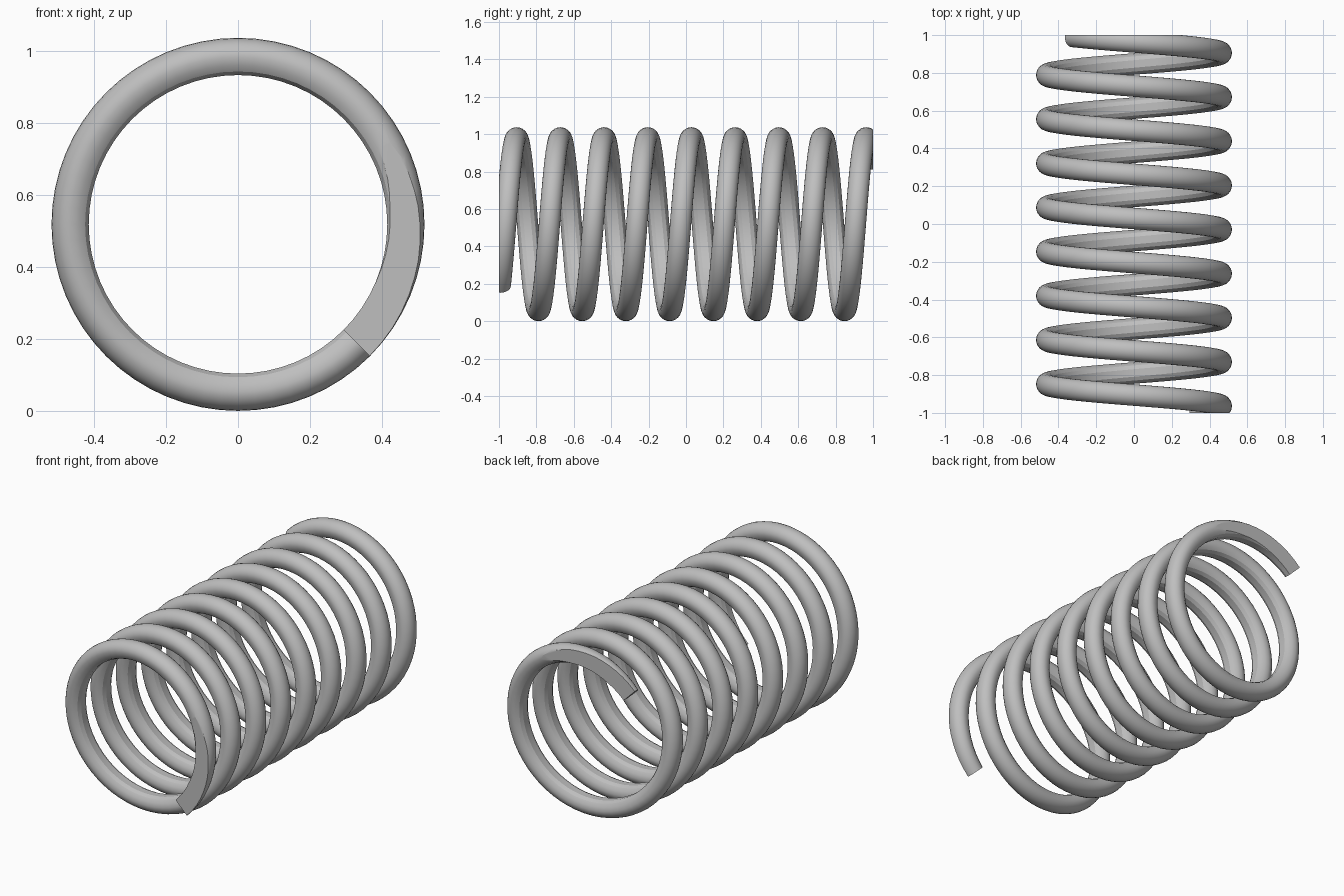
import bpy
import bmesh
import math

cube = bpy.data.objects.get("Cube")
if cube:
    bpy.data.objects.remove(cube, do_unlink=True)

PITCH = 0.2337
TURNS = 8.5
STEPS = 64              # segments per turn
START = math.radians(-45)
CENTRE_Z = 0.519

# Wire section (radius, offset along axis): flattened inside, round outside
inner = [(0.415, 0.02), (0.425, 0.04), (0.442, 0.052)]
arc = [math.radians(a) for a in range(90, -91, -15)]
outer = [(0.465 + 0.0535 * math.cos(a), 0.057 * math.sin(a)) for a in arc]
section = inner + outer + [(r, -o) for r, o in reversed(inner)]

# Sweep the section along the helix
bm = bmesh.new()
count = int(TURNS * STEPS)
rings = []
for i in range(count + 1):
    turn = i / STEPS
    angle = START + turn * math.tau
    y = (turn - TURNS / 2) * PITCH
    rings.append([bm.verts.new((r * math.cos(angle), y + o,
                                CENTRE_Z + r * math.sin(angle)))
                  for r, o in section])
n = len(section)
for a, b in zip(rings, rings[1:]):
    for j in range(n):
        k = (j + 1) % n
        bm.faces.new((a[j], a[k], b[k], b[j]))
bm.faces.new(rings[0])
bm.faces.new(rings[-1][::-1])
bmesh.ops.recalc_face_normals(bm, faces=bm.faces[:])

# Grind both ends flat
for side in (-1, 1):
    bmesh.ops.bisect_plane(bm, geom=bm.verts[:] + bm.edges[:] + bm.faces[:],
                           dist=1e-6, plane_co=(0, side, 0),
                           plane_no=(0, side, 0), clear_outer=True)
    rim = [e for e in bm.edges if e.is_boundary]
    bmesh.ops.holes_fill(bm, edges=rim, sides=0)
bmesh.ops.recalc_face_normals(bm, faces=bm.faces[:])

mesh = bpy.data.meshes.new("coil_spring")
bm.to_mesh(mesh)
bm.free()
spring = bpy.data.objects.new("coil_spring", mesh)
bpy.context.collection.objects.link(spring)

# Plain grey metal
colour = (0.52, 0.52, 0.52, 1)
steel = bpy.data.materials.new("grey_steel")
steel.use_nodes = True
steel.diffuse_color = colour
steel.node_tree.nodes["Principled BSDF"].inputs["Base Color"].default_value = colour
mesh.materials.append(steel)

# Smooth wire with crisp inner and ground edges
bpy.ops.object.select_all(action='DESELECT')
spring.select_set(True)
bpy.context.view_layer.objects.active = spring
bpy.ops.object.shade_smooth_by_angle(angle=math.radians(24))
